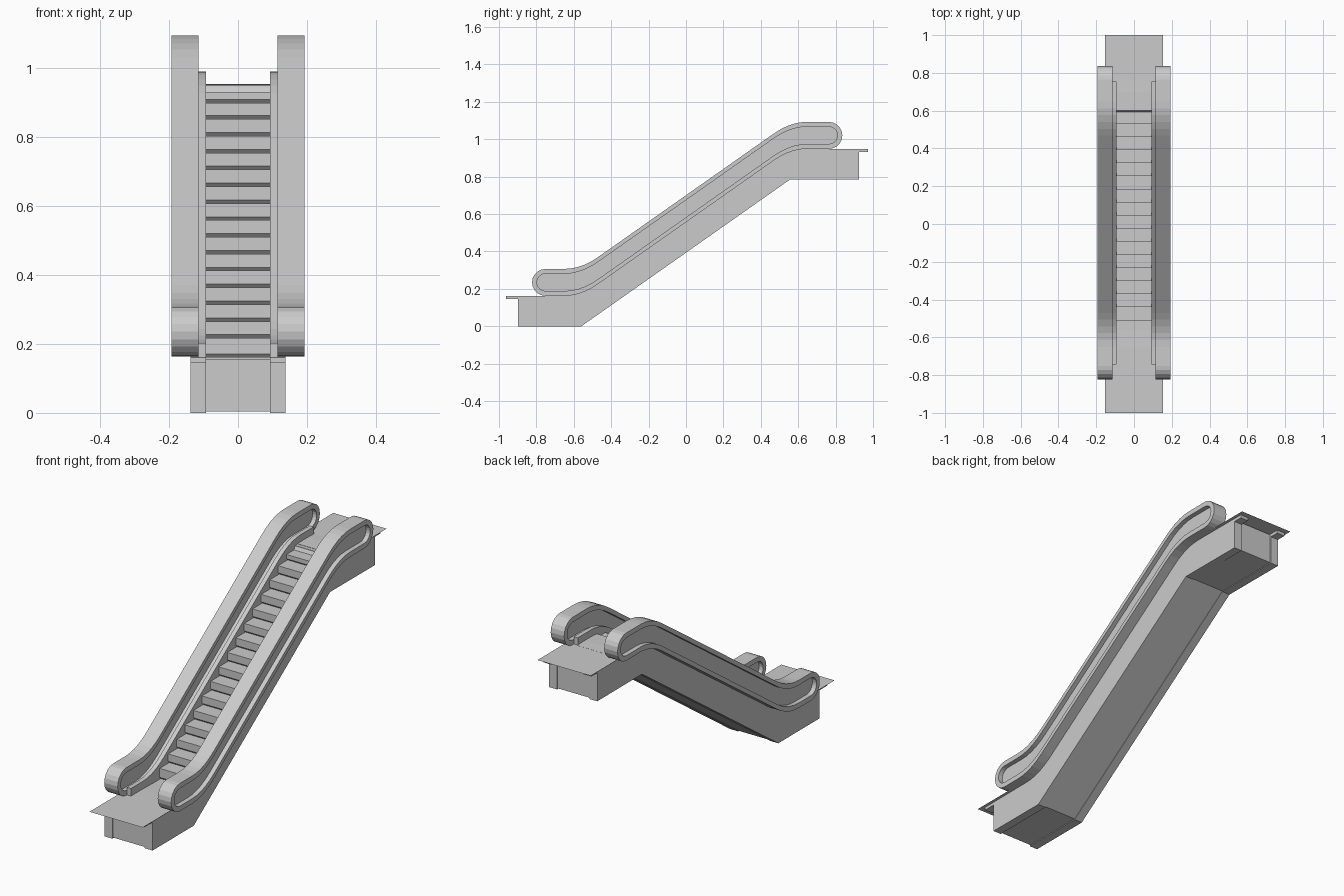
import bpy, bmesh, math

if "Cube" in bpy.data.objects:
    bpy.data.objects.remove(bpy.data.objects["Cube"])

RISE, Y0, Y1 = 0.786, -0.56, 0.558
SLOPE = RISE / (Y1 - Y0)


def soft(t, w):
    """Ramp with a rounded corner of half width w."""
    if t <= -w:
        return 0.0
    return t if t >= w else (t + w) ** 2 / (4 * w)


def rise(y, w=0.09):
    return SLOPE * (soft(y - Y0, w) - soft(y - Y1, w))


def bend_ys():
    """Sample positions along the two rounded bends."""
    offs = [-0.09, -0.054, -0.018, 0.018, 0.054, 0.09]
    return [Y0 + o for o in offs] + [Y1 + o for o in offs]


def finish(name, bm):
    bmesh.ops.recalc_face_normals(bm, faces=bm.faces)
    me = bpy.data.meshes.new(name)
    bm.to_mesh(me)
    bm.free()
    ob = bpy.data.objects.new(name, me)
    bpy.context.collection.objects.link(ob)
    return ob


def prism(name, pts, xa, xb):
    """Extrude a (y, z) outline from xa to xb."""
    bm = bmesh.new()
    a = [bm.verts.new((xa, y, z)) for y, z in pts]
    b = [bm.verts.new((xb, y, z)) for y, z in pts]
    n = len(pts)
    bm.faces.new(a)
    bm.faces.new(b[::-1])
    for i in range(n):
        bm.faces.new((a[i], b[i], b[(i + 1) % n], a[(i + 1) % n]))
    return finish(name, bm)


def ring(name, outer, inner, xa, xb):
    """Band between two matching (y, z) loops."""
    bm = bmesh.new()
    loops = [[bm.verts.new((x, y, z)) for y, z in pts]
             for pts, x in ((outer, xa), (outer, xb), (inner, xb), (inner, xa))]
    n = len(outer)
    for k in range(4):
        p, q = loops[k], loops[(k + 1) % 4]
        for i in range(n):
            j = (i + 1) % n
            bm.faces.new((p[i], q[i], q[j], p[j]))
    return finish(name, bm)


def rail_loop(h, zc=0.235, ya=-0.751, yb=0.764, seg=10):
    """Stretched loop with round ends that follows the incline."""
    top = [(y, zc + h + rise(y)) for y in bend_ys()]
    bot = [(y, zc - h + rise(y)) for y in reversed(bend_ys())]
    arc = [math.pi * (0.5 - i / seg) for i in range(seg + 1)]
    right = [(yb + h * math.cos(a), zc + RISE + h * math.sin(a)) for a in arc]
    left = [(ya - h * math.cos(a), zc - h * math.sin(a)) for a in arc]
    return top + right + bot + left


def strip(ya, yb, lo, hi):
    """Outline between two heights, following the rounded incline."""
    ys = [ya] + bend_ys() + [yb]
    return [(y, hi + rise(y)) for y in ys] + [(y, lo + rise(y)) for y in reversed(ys)]


# Truss side outline: rounded top, sharp bottom, ledge at both ends
side = [(-0.898, 0.0), (-0.898, 0.146), (-0.963, 0.146), (-0.963, 0.161)]
side += [(y, 0.163 + rise(y)) for y in bend_ys()]
side += [(0.973, 0.948), (0.973, 0.932), (0.925, 0.932), (0.925, 0.785),
         (Y1, 0.786), (Y0, 0.0)]

for tag, s in (("left", -1), ("right", 1)):
    prism(tag + "_truss_side", side, s * 0.093, s * 0.138)
    # Handrail band with the balustrade panel inside it
    ring(tag + "_handrail", rail_loop(0.072), rail_loop(0.046), s * 0.115, s * 0.192)
    prism(tag + "_balustrade_panel", rail_loop(0.047), s * 0.138, s * 0.168)
    # Skirt beside the steps
    prism(tag + "_skirt", strip(-0.745, 0.755, 0.12, 0.202), s * 0.093, s * 0.116)

# Underside pan, slightly recessed between the truss sides
pan = [(-0.893, 0.004), (-0.893, 0.155), (-0.57, 0.155), (-0.52, 0.11),
       (0.56, 0.87), (0.60, 0.945), (0.92, 0.945), (0.92, 0.789), (Y1, 0.789), (Y0, 0.004)]
prism("underside_pan", pan, -0.0935, 0.0935)

# Steps: risers with a small undercut at the foot
N, D = 16, 1.11 / 16
steps = [(-0.60, 0.10), (-0.60, 0.160)]
z = 0.160
for i in range(N + 1):
    y = -0.51 + D * i
    nz = 0.950 if i == N else 0.157 + rise(y + D / 2)
    cut = min(0.010, (nz - z) * 0.3)
    steps += [(y + cut, z), (y, z + cut), (y, nz)]
    z = nz
steps += [(0.66, 0.950), (0.66, 0.89), (0.56, 0.84), (-0.50, 0.10)]
prism("steps", steps, -0.093, 0.093)


# Thin landing plates at both ends
def plate(name, x, ya, yb, z):
    bm = bmesh.new()
    bm.faces.new([bm.verts.new(p) for p in
                  ((-x, ya, z), (x, ya, z), (x, yb, z), (-x, yb, z))])
    return finish(name, bm)


plate("lower_landing_plate", 0.153, -1.0, -0.74, 0.1625)
plate("upper_landing_plate", 0.153, 0.74, 1.0, 0.9500)
prism("lower_comb_plate", [(-0.76, 0.15), (-0.56, 0.15), (-0.56, 0.1605), (-0.66, 0.1625),
                           (-0.76, 0.1625)], -0.093, 0.093)
prism("upper_comb_plate", [(0.62, 0.94), (0.76, 0.94), (0.76, 0.9505), (0.70, 0.9525),
                           (0.62, 0.9515)], -0.093, 0.093)
